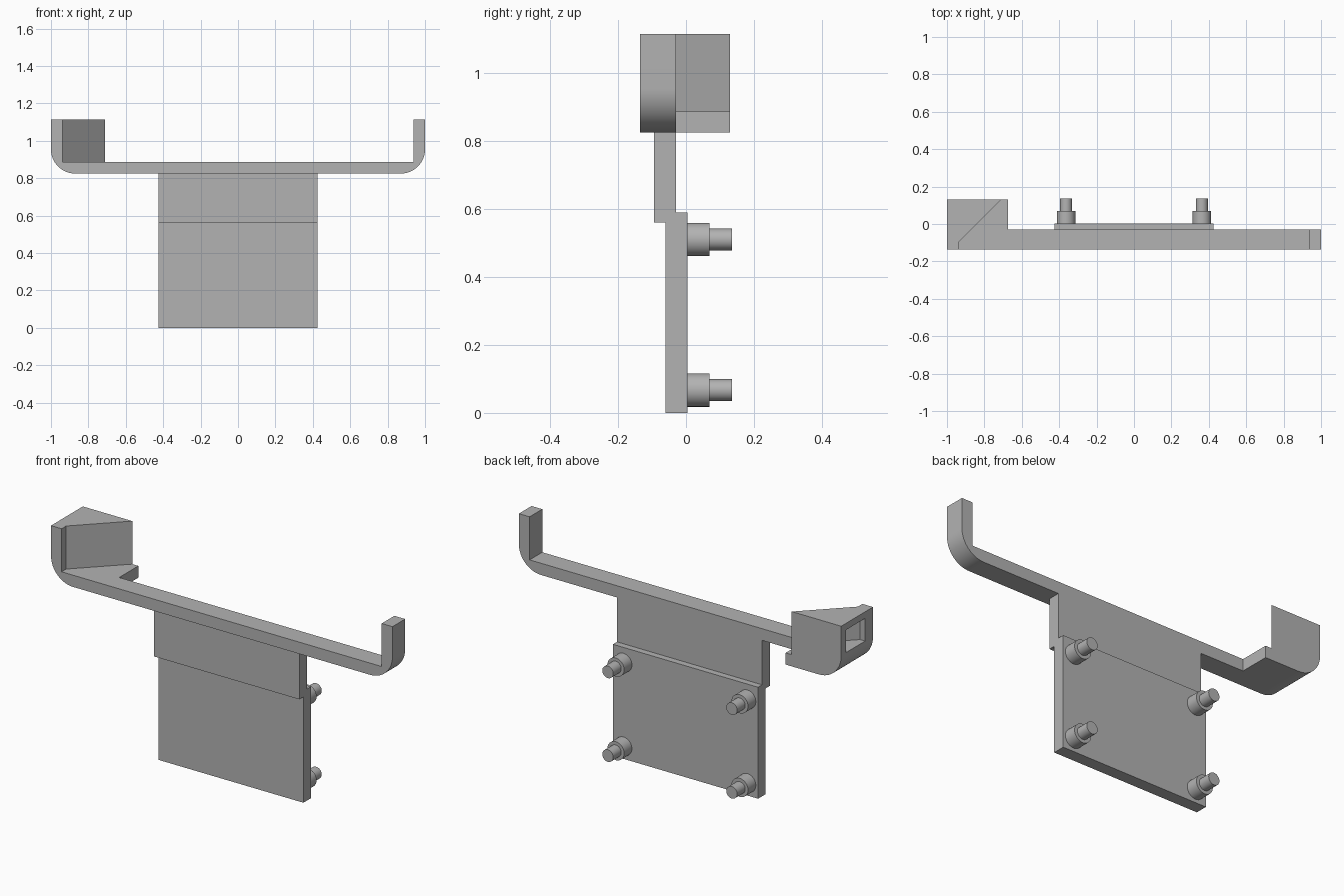
import bpy
import bmesh
from math import sin, cos, pi
from mathutils import Vector

cube = bpy.data.objects.get("Cube")
if cube:
    bpy.data.objects.remove(cube, do_unlink=True)

grey = bpy.data.materials.new("plain grey")
grey.use_nodes = True
COLOUR = (0.45, 0.45, 0.45, 1)
grey.diffuse_color = COLOUR
grey.node_tree.nodes["Principled BSDF"].inputs["Base Color"].default_value = COLOUR


def prism(name, profile, axis, start, end):
    """Extrude a 2D profile along an axis; profile uses the other two axes in order."""
    bm = bmesh.new()
    points = []
    for p in profile:
        co = list(p)
        co.insert(axis, start)
        points.append(bm.verts.new(co))
    face = bm.faces.new(points)
    moved = bmesh.ops.extrude_face_region(bm, geom=[face])["geom"]
    step = Vector((0, 0, 0))
    step[axis] = end - start
    bmesh.ops.translate(bm, vec=step,
                        verts=[v for v in moved if isinstance(v, bmesh.types.BMVert)])
    bmesh.ops.recalc_face_normals(bm, faces=bm.faces)
    mesh = bpy.data.meshes.new(name)
    bm.to_mesh(mesh)
    bm.free()
    mesh.materials.append(grey)
    obj = bpy.data.objects.new(name, mesh)
    bpy.context.collection.objects.link(obj)
    return obj


def activate(obj):
    bpy.ops.object.select_all(action="DESELECT")
    obj.select_set(True)
    bpy.context.view_layer.objects.active = obj


def cut(obj, cutter):
    mod = obj.modifiers.new("cut", "BOOLEAN")
    mod.operation = "DIFFERENCE"
    mod.solver = "EXACT"
    mod.object = cutter
    activate(obj)
    bpy.ops.object.modifier_apply(modifier=mod.name)
    bpy.data.objects.remove(cutter, do_unlink=True)


def smooth(obj):
    activate(obj)
    bpy.ops.object.shade_smooth_by_angle(angle=pi / 6)


def arc(cx, cz, radius, start, end, steps=16):
    angles = [start + (end - start) * i / steps for i in range(steps + 1)]
    return [(cx + radius * cos(a), cz + radius * sin(a)) for a in angles]


# Cradle: a slab with rounded lower corners, carved down to arm, end stop and wedge
FRONT, BACK, ARM_BACK = -0.136, 0.13, -0.03
BOTTOM, FLOOR, TOP = 0.825, 0.887, 1.115
R = 0.13
outline = [(1, TOP), (-1, TOP)]
outline += arc(-1 + R, BOTTOM + R, R, pi, 1.5 * pi)
outline += arc(1 - R, BOTTOM + R, R, 1.5 * pi, 2 * pi)
cradle = prism("cradle_arm", outline, 1, FRONT, BACK)

# Open channel above the floor, with the slanted wedge face at one end
channel = [(-0.938, -0.3), (-0.938, -0.098), (-0.54, 0.3), (0.937, 0.3), (0.937, -0.3)]
cut(cradle, prism("channel_cutter", channel, 2, FLOOR, 1.4))

# Remove the slab behind the slim arm, leaving the wedge base
behind = [(-0.675, ARM_BACK), (1.2, ARM_BACK), (1.2, 0.4), (-0.675, 0.4)]
cut(cradle, prism("behind_cutter", behind, 2, 0.5, 1.5))

# Pocket in the outer side of the wedge
pocket = [(-1.1, -0.07), (-0.97, -0.07), (-0.81, 0.09), (-1.1, 0.09)]
cut(cradle, prism("pocket_cutter", pocket, 2, 0.96, 1.08))
smooth(cradle)

# Stepped mounting plate
plate = [(-0.06, 0), (0.004, 0), (0.004, 0.59), (ARM_BACK, 0.59),
         (ARM_BACK, BOTTOM), (-0.094, BOTTOM), (-0.094, 0.56), (-0.06, 0.56)]
prism("mounting_plate", plate, 0, -0.425, 0.425)

# Four stepped pegs on the back
for side, x in (("right", -0.363), ("left", 0.363)):
    for level, z in (("lower", 0.067), ("upper", 0.51)):
        for part, radius, y0, y1 in (("collar", 0.049, 0.004, 0.069),
                                     ("pin", 0.032, 0.069, 0.136)):
            ring = arc(x, z, radius, 0, 2 * pi, 32)[:-1]
            smooth(prism(f"{level}_{side}_peg_{part}", ring, 1, y0, y1))
